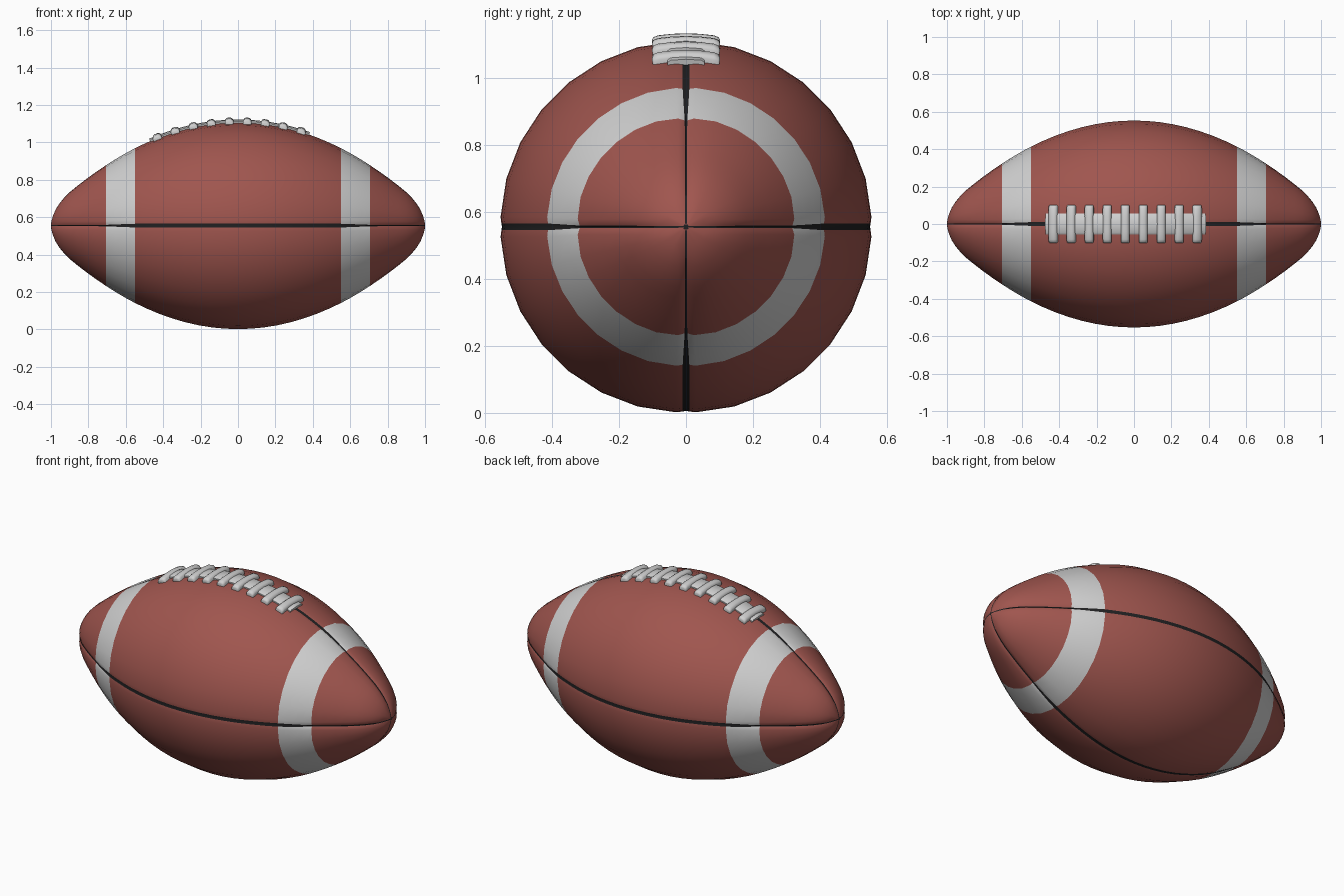
import bpy, bmesh, math
from mathutils import Vector

if "Cube" in bpy.data.objects:
    bpy.data.objects.remove(bpy.data.objects["Cube"])

R = 0.555  # middle radius, also the height of the long axis


def material(name, rgb):
    m = bpy.data.materials.new(name)
    m.diffuse_color = (*rgb, 1)
    m.use_nodes = True
    m.node_tree.nodes["Principled BSDF"].inputs["Base Color"].default_value = m.diffuse_color
    return m


LEATHER = material("brown leather", (0.35, 0.092, 0.077))
WHITE = material("white", (0.63, 0.63, 0.63))
BLACK = material("black seam", (0.015, 0.015, 0.016))

TIP = [(0.9, 0.183), (0.93, 0.153), (0.955, 0.123), (0.975, 0.092),
       (0.989, 0.06), (0.997, 0.03), (1.0, 0.009)]


def radius(x):
    return R - 0.459 * x * x


def finish(bm, name, mats, angle):
    bmesh.ops.recalc_face_normals(bm, faces=bm.faces)
    me = bpy.data.meshes.new(name)
    bm.to_mesh(me)
    bm.free()
    for m in mats:
        me.materials.append(m)
    ob = bpy.data.objects.new(name, me)
    bpy.context.collection.objects.link(ob)
    bpy.context.view_layer.objects.active = ob
    ob.select_set(True)
    bpy.ops.object.shade_smooth_by_angle(angle=math.radians(angle))
    ob.select_set(False)
    return ob


# Ball: rings along x, four panels meeting in sunken seams
half = [(x, radius(x)) for x in
        (0.07, 0.14, 0.21, 0.28, 0.35, 0.42, 0.49, 0.55, 0.60, 0.655, 0.705, 0.76, 0.81, 0.86)] + TIP
rings = [(-x, r) for x, r in reversed(half)] + [(0, R)] + half
SEG = 7


def ring_points(x, r):
    t = min(max((abs(x) - 0.56) / 0.16, 0), 1)     # seams narrow towards the tips
    w = min((0.010 * (1 - t) + 0.0035 * t) / r, 0.3)
    lip = min(w + 0.02 / r, 0.4)
    drop = min(0.006 + 0.008 * t, 0.3 * r)
    pts = []
    for q in range(4):
        a = q * math.pi / 2
        row = [(0, r - drop), (w, r - drop * 0.7), (lip, r - 0.001 - 0.002 * t)]
        for k in range(1, SEG):
            row.append((max(k * math.pi / 2 / SEG, lip + 0.01 * k), r))
        row = row[:3] + [(lip + (math.pi / 2 - 2 * lip) * k / SEG, r) for k in range(1, SEG)]
        row += [(math.pi / 2 - lip, row[2][1]), (math.pi / 2 - w, row[1][1])]
        pts += [(x, p * math.sin(a + b), R + p * math.cos(a + b)) for b, p in row]
    return pts


bm = bmesh.new()
loops = [[bm.verts.new(p) for p in ring_points(x, r)] for x, r in rings]
n = len(loops[0])
per = n // 4
for i in range(len(loops) - 1):
    mid = abs(rings[i][0] + rings[i + 1][0]) / 2
    for j in range(n):
        f = bm.faces.new((loops[i][j], loops[i][(j + 1) % n],
                          loops[i + 1][(j + 1) % n], loops[i + 1][j]))
        if j % per in (0, per - 1):
            f.material_index = 2
        elif 0.55 < mid < 0.705:
            f.material_index = 1
for loop in (loops[0], loops[-1]):
    bm.faces.new(loop).material_index = 2
finish(bm, "ball", (LEATHER, WHITE, BLACK), 60)


# Laces: rounded bands swept around the ball's surface
def on_ball(x, y, h):
    slope = 0.918 * x
    nrm = Vector((slope, 0, 1)).normalized()
    a = y / radius(x)
    r = radius(x) + h * nrm.z
    return (x + h * nrm.x, r * math.sin(a), R + r * math.cos(a))


def band(bm, stations, section):
    rows = [[bm.verts.new(p) for p in section(s)] for s in stations]
    m = len(rows[0])
    for a, b in zip(rows, rows[1:]):
        for j in range(m):
            bm.faces.new((a[j], a[(j + 1) % m], b[(j + 1) % m], b[j]))
    bm.faces.new(rows[0])
    bm.faces.new(rows[-1])


bm = bmesh.new()
for k in range(9):
    cx = -0.43 + 0.0958 * k

    def cross(s, cx=cx):
        y, k = s
        pts = [(-0.023, -0.012), (-0.023, 0.010), (-0.017, 0.019), (-0.008, 0.023),
               (0.008, 0.023), (0.017, 0.019), (0.023, 0.010), (0.023, -0.012)]
        return [on_ball(cx + dx * (0.8 + 0.2 * k), y, h * k if h > 0 else h) for dx, h in pts]

    band(bm, [(-0.1, 0.5), (-0.095, 0.85), (-0.08, 1), (-0.04, 1), (0, 1),
              (0.04, 1), (0.08, 1), (0.095, 0.85), (0.1, 0.5)], cross)
finish(bm, "cross_laces", (WHITE,), 50)

bm = bmesh.new()
band(bm, [-0.47 + 0.85 * i / 24 for i in range(25)],
     lambda x: [on_ball(x, y, h) for y, h in
                ((-0.055, -0.01), (-0.055, 0.005), (-0.045, 0.011), (0, 0.012),
                 (0.045, 0.011), (0.055, 0.005), (0.055, -0.01))])
finish(bm, "long_lace", (WHITE,), 50)
